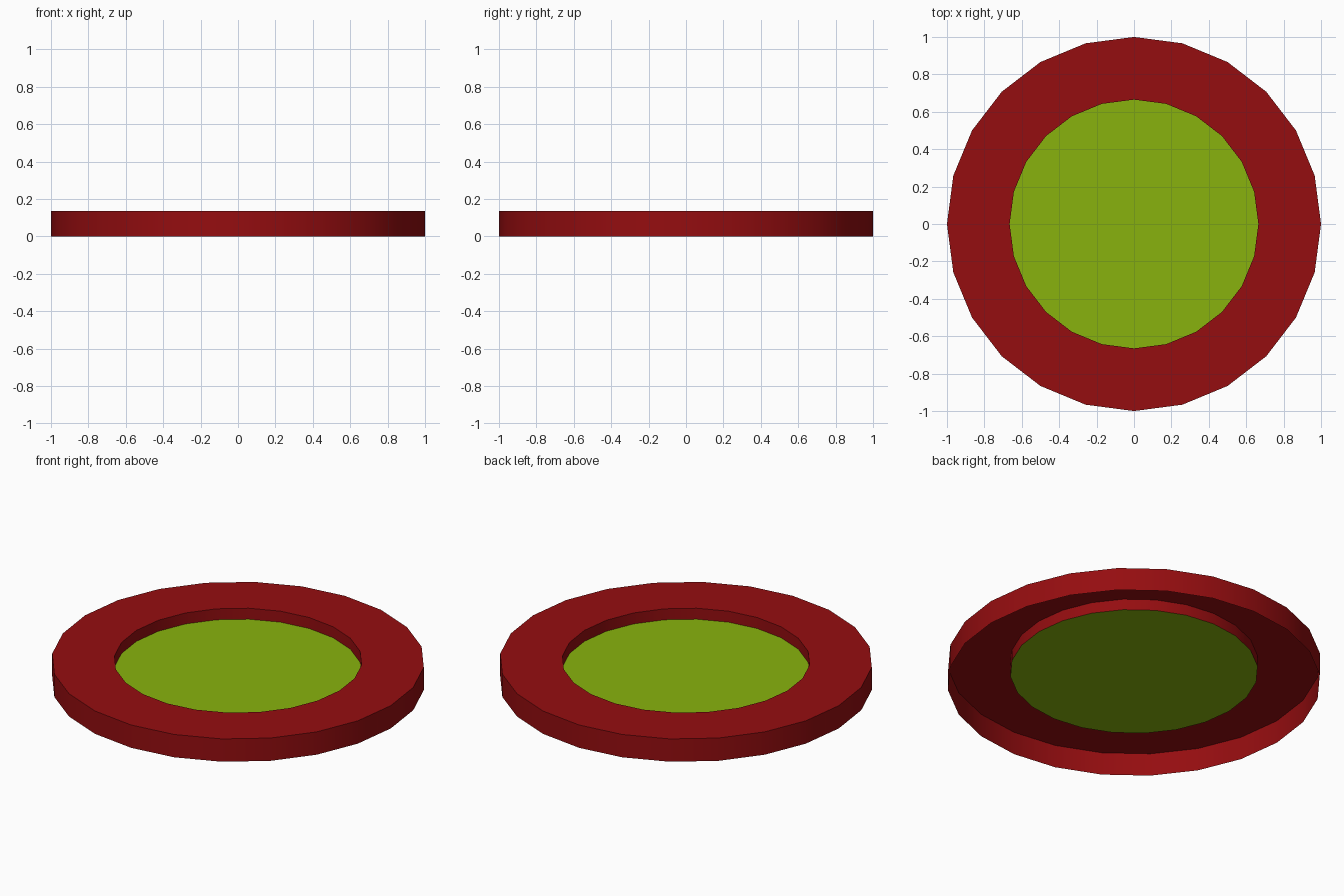
import bpy, bmesh
from math import radians, tau, cos, sin

if "Cube" in bpy.data.objects:
    bpy.data.objects.remove(bpy.data.objects["Cube"])

SIDES = 24
TOP, FLOOR = 0.135, 0.07
OUTER, INNER = 1.0, 0.665


def add_part(name, bm, color):
    mesh = bpy.data.meshes.new(name)
    bm.to_mesh(mesh)
    bm.free()
    obj = bpy.data.objects.new(name, mesh)
    bpy.context.collection.objects.link(obj)
    mat = bpy.data.materials.new(name + "_colour")
    mat.diffuse_color = color
    mat.use_nodes = True
    mat.node_tree.nodes["Principled BSDF"].inputs["Base Color"].default_value = mat.diffuse_color
    mesh.materials.append(mat)
    bpy.ops.object.select_all(action='DESELECT')
    obj.select_set(True)
    bpy.context.view_layer.objects.active = obj
    bpy.ops.object.shade_smooth_by_angle(angle=radians(30))
    return obj


# Rim: open-bottomed shell of outer wall, flat top and recessed inner wall
profile = [(OUTER, 0), (OUTER, TOP), (INNER, TOP), (INNER, FLOOR)]
bm = bmesh.new()
rings = [[bm.verts.new((r * cos(tau * i / SIDES), r * sin(tau * i / SIDES), z))
          for i in range(SIDES)] for r, z in profile]
for low, high in zip(rings, rings[1:]):
    for i in range(SIDES):
        j = (i + 1) % SIDES
        bm.faces.new((low[i], low[j], high[j], high[i]))
add_part("rim", bm, (0.30, 0.004, 0.005, 1))

# Centre panel: single flat disc closing the recess
bm = bmesh.new()
bmesh.ops.create_circle(bm, cap_ends=True, segments=SIDES, radius=INNER)
bmesh.ops.translate(bm, verts=bm.verts, vec=(0, 0, FLOOR))
for f in bm.faces:
    if f.normal.z < 0:
        f.normal_flip()
add_part("centre_panel", bm, (0.25, 0.45, 0.004, 1))
